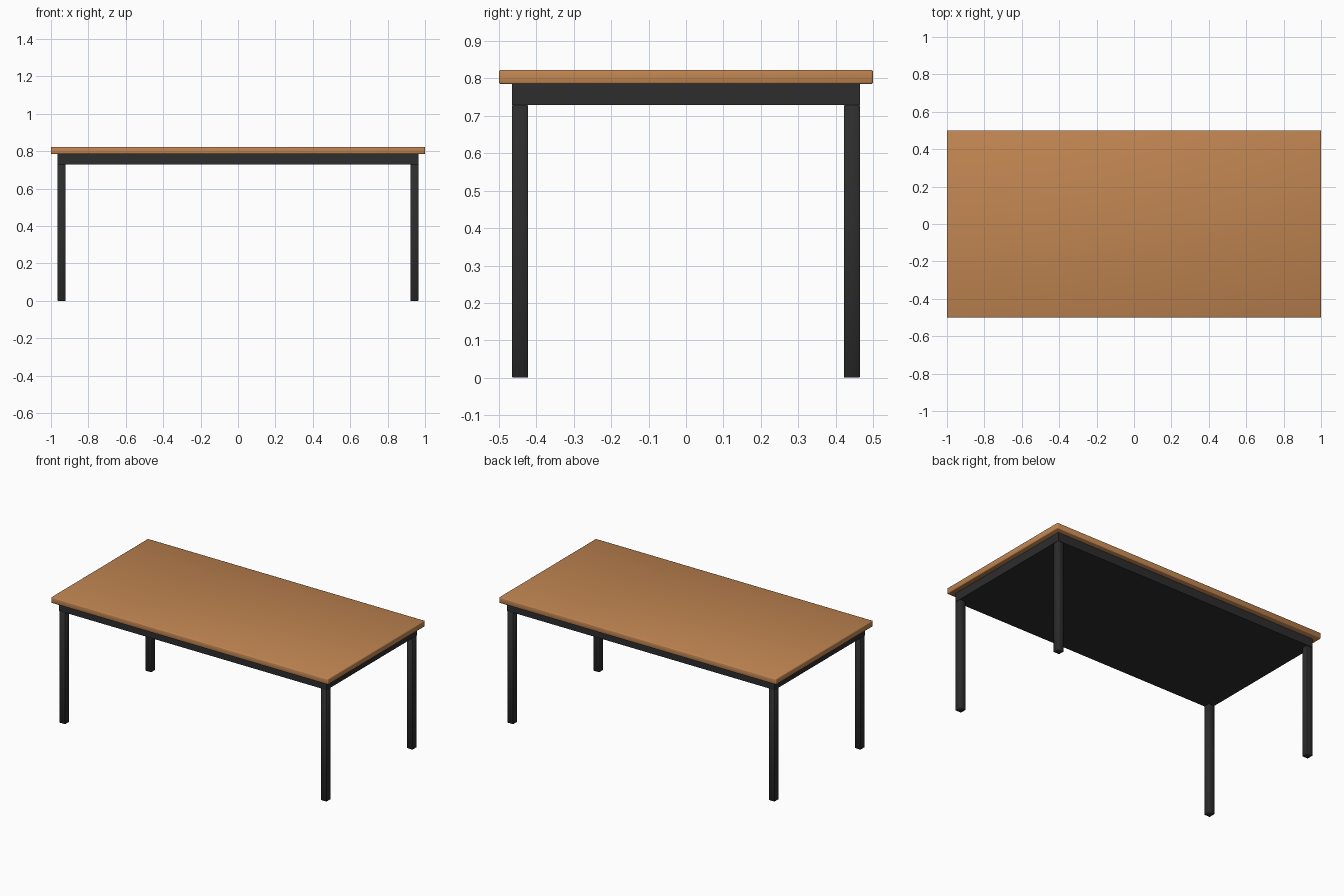
import bpy

if "Cube" in bpy.data.objects:
    bpy.data.objects.remove(bpy.data.objects["Cube"])

def material(name, rgb):
    m = bpy.data.materials.new(name)
    m.diffuse_color = (*rgb, 1)
    m.use_nodes = True
    m.node_tree.nodes["Principled BSDF"].inputs["Base Color"].default_value = m.diffuse_color
    return m

wood = material("warm wood", (0.53, 0.235, 0.083))
metal = material("charcoal metal", (0.026, 0.026, 0.026))

def box(name, low, high, mat, bevel=0.0, segments=1):
    centre = [(a + b) / 2 for a, b in zip(low, high)]
    bpy.ops.mesh.primitive_cube_add(size=1, location=centre)
    ob = bpy.context.object
    ob.name = name
    ob.scale = [b - a for a, b in zip(low, high)]
    bpy.ops.object.transform_apply(location=False, rotation=False, scale=True)
    ob.data.materials.append(mat)
    if bevel:
        mod = ob.modifiers.new("rounded edges", 'BEVEL')
        mod.width = bevel
        mod.segments = segments
        mod.harden_normals = False
        # soft shading rolls across the rounded edges
        bpy.ops.object.shade_smooth()
    return ob

# Table top with softly rounded edges
box("table_top", (-1, -0.5, 0.785), (1, 0.5, 0.823), wood, 0.005, 2)

# Solid frame under the top
box("under_frame", (-0.965, -0.465, 0.729), (0.965, 0.465, 0.785), metal)

# Four square legs
for sx, side in ((-1, "left"), (1, "right")):
    for sy, end in ((-1, "front"), (1, "back")):
        xs = sorted((sx * 0.922, sx * 0.965))
        ys = sorted((sy * 0.422, sy * 0.465))
        box(f"{end}_{side}_leg", (xs[0], ys[0], 0), (xs[1], ys[1], 0.729),
            metal, 0.002, 1)
